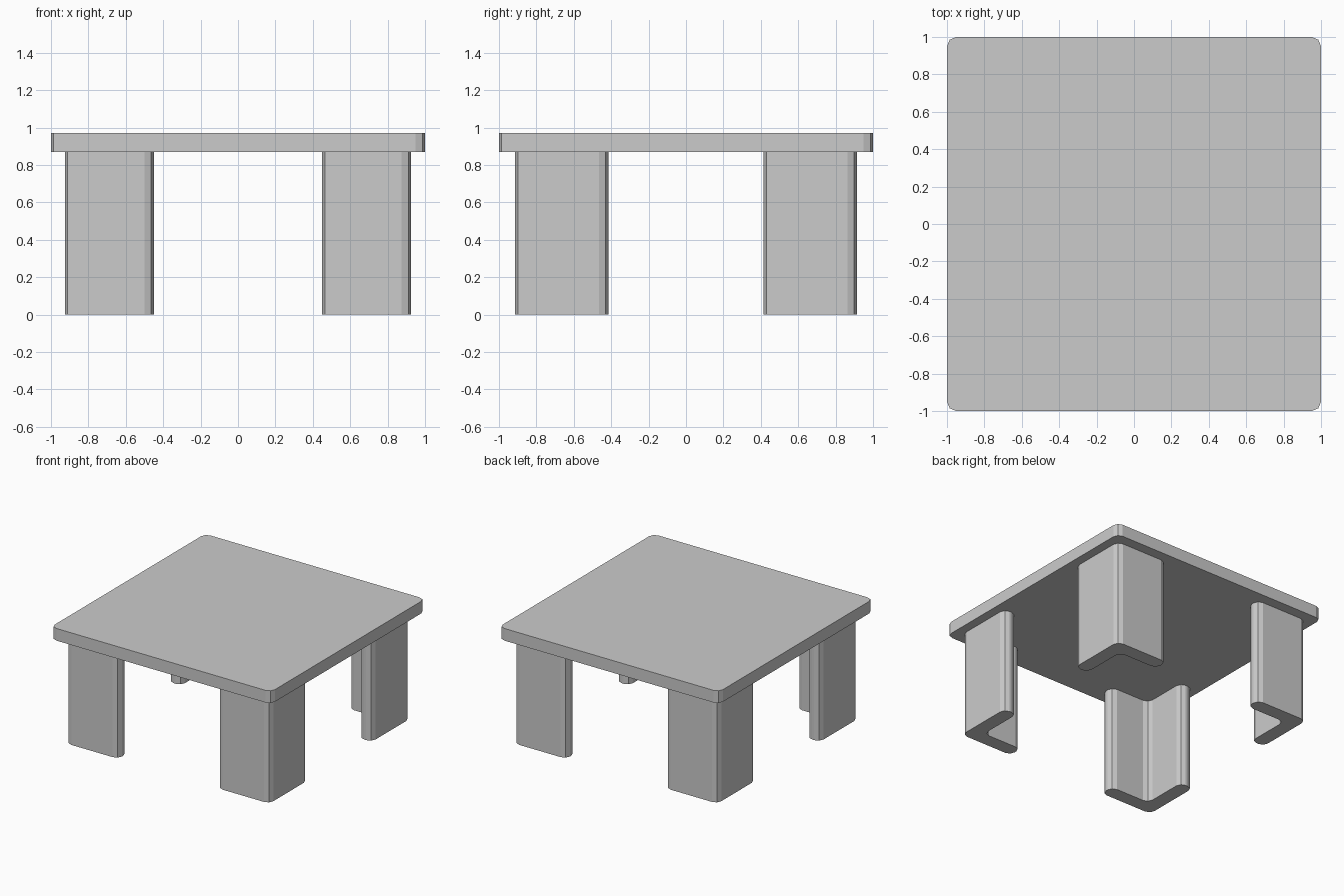
import bpy, bmesh

if "Cube" in bpy.data.objects:
    bpy.data.objects.remove(bpy.data.objects["Cube"])


def prism(name, outline, z0, z1, radius=0.05):
    """Extrude a counter-clockwise outline and round its upright edges."""
    bm = bmesh.new()
    base = bm.faces.new([bm.verts.new((x, y, z0)) for x, y in outline])
    ext = bmesh.ops.extrude_face_region(bm, geom=[base], use_keep_orig=True)
    top = [v for v in ext["geom"] if isinstance(v, bmesh.types.BMVert)]
    bmesh.ops.translate(bm, verts=top, vec=(0, 0, z1 - z0))
    bmesh.ops.recalc_face_normals(bm, faces=bm.faces)
    upright = [e for e in bm.edges
               if abs(e.verts[0].co.z - e.verts[1].co.z) > 1e-4]
    bmesh.ops.bevel(bm, geom=upright, offset=radius, offset_type='OFFSET',
                    segments=2, profile=0.5, affect='EDGES',
                    clamp_overlap=False)
    bmesh.ops.recalc_face_normals(bm, faces=bm.faces)
    mesh = bpy.data.meshes.new(name)
    bm.to_mesh(mesh)
    bm.free()
    obj = bpy.data.objects.new(name, mesh)
    bpy.context.collection.objects.link(obj)
    return obj


LEG_TOP, TABLE_TOP = 0.87, 0.97

# Square top with rounded corners
prism("table_top", [(-1, -1), (1, -1), (1, 1), (-1, 1)], LEG_TOP, TABLE_TOP)

# L-shaped corner legs, the bend pointing outward
XI, XO, YI, YO, T = 0.45, 0.925, 0.415, 0.913, 0.118
corner = [(XO, YI), (XO, YO), (XI, YO), (XI, YO - T),
          (XO - T, YO - T), (XO - T, YI)]
for side_y, depth in ((-1, "front"), (1, "back")):
    for side_x, side in ((-1, "left"), (1, "right")):
        outline = [(x * side_x, y * side_y) for x, y in corner]
        if side_x * side_y < 0:
            outline.reverse()
        prism(f"{depth}_{side}_leg", outline, 0, LEG_TOP)
